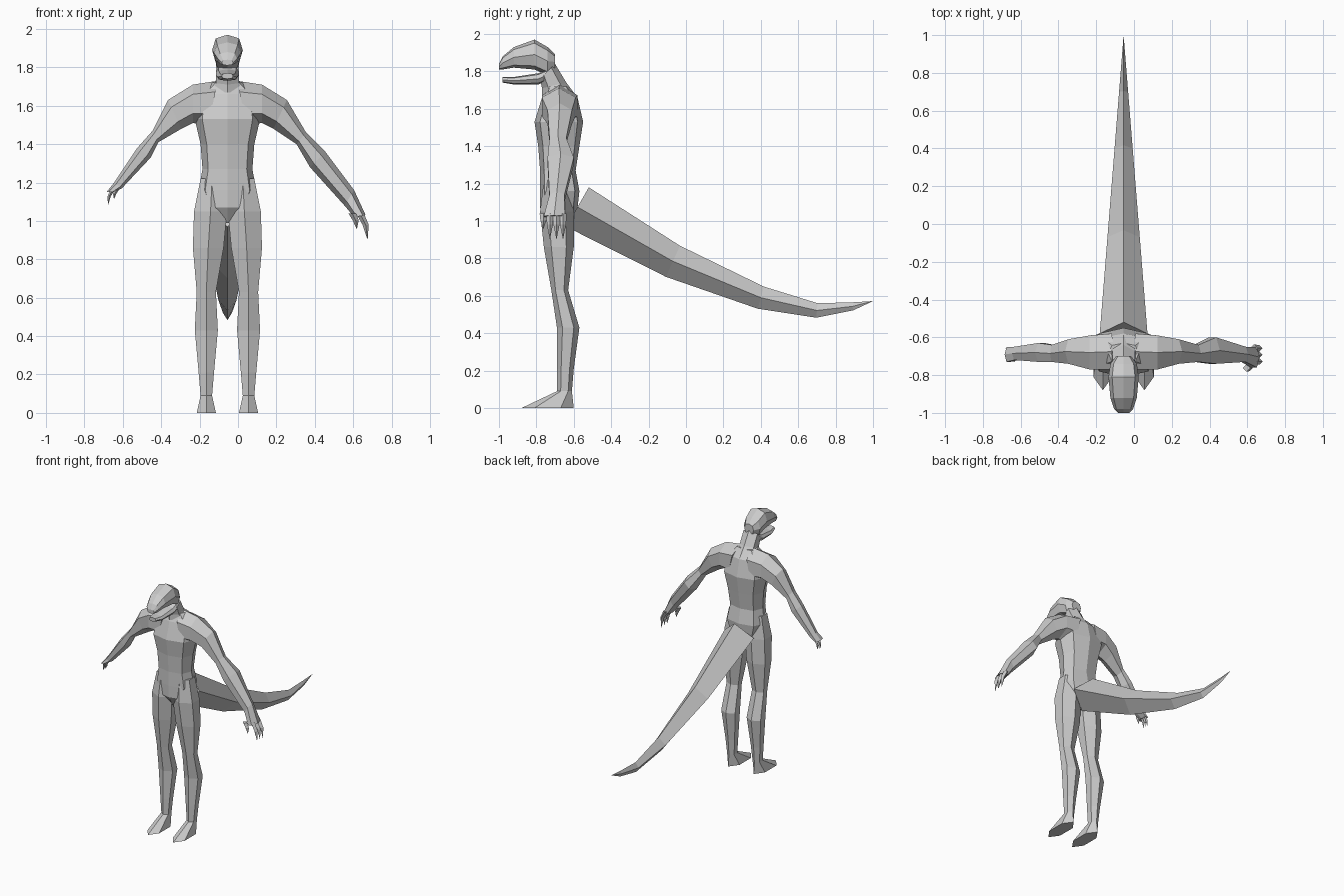
import bpy, bmesh
from math import sin, cos, pi, copysign
from mathutils import Vector

cube = bpy.data.objects.get("Cube")
if cube:
    bpy.data.objects.remove(cube, do_unlink=True)

MIDLINE = -.055  # x of the body's plane of symmetry
SIDES = {"left": 1, "right": -1}

grey = (.6, .6, .6, 1)
skin = bpy.data.materials.new("plain_grey")
skin.use_nodes = True
skin.diffuse_color = grey
skin.node_tree.nodes["Principled BSDF"].inputs["Base Color"].default_value = grey


def ring(start, end, reach, sides=6, power=1):
    """Closed section with opposite points start and end, and a sideways reach vector."""
    start, end, reach = Vector(start), Vector(end), Vector(reach)
    middle, radius = (start + end) / 2, (start - end) / 2
    widest = max(sin(2 * pi * i / sides) for i in range(sides))
    points = []
    for i in range(sides):
        angle = 2 * pi * i / sides
        along, across = cos(angle), sin(angle) / widest
        along = copysign(abs(along) ** power, along)
        across = copysign(abs(across) ** power, across)
        points.append(middle + radius * along + reach * across)
    return points


def level_ring(height, width, front, back, offset=0, **shape):
    """Horizontal section of the trunk or a leg."""
    return ring((offset, front, height), (offset, back, height), (width, 0, 0), **shape)


def upright_ring(depth, top, bottom, width, **shape):
    """Vertical section facing forward, for the head."""
    return ring((0, depth, top), (0, depth, bottom), (width, 0, 0), **shape)


def loft(name, rings, side=1):
    """Skin a list of sections, with flat caps; side -1 mirrors the part."""
    bm = bmesh.new()
    loops = []
    for section in rings:
        loops.append([bm.verts.new((MIDLINE + side * p.x, p.y, p.z)) for p in section])
    for lower, upper in zip(loops, loops[1:]):
        for i in range(len(lower)):
            bm.faces.new((lower[i - 1], lower[i], upper[i], upper[i - 1]))
    bm.faces.new(loops[0])
    bm.faces.new(loops[-1])
    bmesh.ops.remove_doubles(bm, verts=bm.verts, dist=.0005)
    bmesh.ops.recalc_face_normals(bm, faces=bm.faces)
    mesh = bpy.data.meshes.new(name)
    bm.to_mesh(mesh)
    bm.free()
    mesh.materials.append(skin)
    bpy.context.collection.objects.link(bpy.data.objects.new(name, mesh))


# Torso from crotch to collar: height, half width, front, back
torso = [(.99, .02, -.73, -.62), (1.07, .12, -.78, -.58), (1.16, .15, -.78, -.57),
         (1.27, .13, -.78, -.59), (1.4, .14, -.79, -.57), (1.53, .17, -.81, -.55),
         (1.66, .15, -.77, -.58), (1.72, .08, -.74, -.63)]
loft("torso", [level_ring(*row, sides=8, power=.75) for row in torso])

# Neck leaning forward into the skull
loft("neck", [ring((0, -.77, 1.67), (0, -.58, 1.66), (.09, 0, 0)),
              ring((0, -.77, 1.71), (0, -.64, 1.74), (.06, 0, 0)),
              ring((0, -.78, 1.76), (0, -.7, 1.84), (.06, 0, 0))])

# Skull and lower jaw: depth, top, bottom, half width
head = {
    "skull": [(-.7, 1.89, 1.81, .04), (-.74, 1.93, 1.78, .07), (-.81, 1.97, 1.81, .08),
              (-.92, 1.93, 1.82, .07), (-.98, 1.88, 1.81, .05), (-1, 1.84, 1.81, .03)],
    "lower_jaw": [(-.72, 1.82, 1.76, .06), (-.79, 1.79, 1.73, .06),
                  (-.92, 1.77, 1.73, .05), (-.98, 1.77, 1.74, .03)],
}
for name, rows in head.items():
    loft(name, [upright_ring(*row, sides=8, power=.8) for row in rows])

# Tail: a tapering diamond section that sweeps down and lifts again at the tip
tail = []
for depth in (-.58, -.07, .4, .7, .89, 1):
    sag = depth - .73
    height = .52 + .37 * abs(sag) ** 1.5
    half_height = .08 * (1 - depth) ** .6
    lean = copysign(.5 * abs(sag) ** .5, -sag) * half_height
    tail.append(ring((0, depth + lean, height + half_height),
                     (0, depth - lean, height - half_height),
                     (.08 * (1 - depth), 0, 0), sides=4))
loft("tail", tail)

# Legs running down into pointed feet: height, half width, front, back, offset
leg = [(1.22, .06, -.76, -.62, .08), (1.05, .086, -.78, -.6, .088), (.86, .08, -.76, -.6, .1),
       (.63, .05, -.72, -.63, .11), (.43, .06, -.69, -.57, .11), (.21, .04, -.69, -.6, .11),
       (.09, .03, -.69, -.61, .11), (0, .05, -.88, -.6, .11)]
for label, side in SIDES.items():
    loft(label + "_leg", [level_ring(*row) for row in leg], side)

# Arms: upper x and z, lower x and z, front, back; the right forearm is bent higher
shoulder = [(.05, 1.73, .1, 1.5, -.77, -.58), (.18, 1.71, .18, 1.51, -.77, -.59),
            (.31, 1.63, .24, 1.48, -.74, -.61)]
forearms = {
    "left": [(.41, 1.46, .36, 1.4, -.73, -.64), (.51, 1.36, .43, 1.28, -.74, -.6),
             (.66, 1.16, .61, 1.08, -.73, -.65), (.72, 1.03, .66, 1.02, -.76, -.65)],
    "right": [(.39, 1.47, .36, 1.41, -.73, -.64), (.47, 1.38, .4, 1.33, -.73, -.63),
              (.59, 1.2, .55, 1.17, -.72, -.65), (.63, 1.15, .59, 1.15, -.73, -.65)],
}
for label, forearm in forearms.items():
    rings = []
    for upper_x, upper_z, lower_x, lower_z, front, back in shoulder + forearm:
        depth, reach = (front + back) / 2, (back - front) / 2
        rings.append(ring((upper_x, depth, upper_z), (lower_x, depth, lower_z), (0, reach, 0)))
    loft(label + "_arm", rings, SIDES[label])

# Clawed fingers fanned across each hand, the thumb set inward and shorter
hands = {"left": (Vector((.69, -.71, 1.04)), 1), "right": (Vector((.6, -.69, 1.16)), .55)}
for label, (palm, size) in hands.items():
    for number, name in enumerate(("thumb", "first_finger", "middle_finger", "last_finger")):
        thumb = name == "thumb"
        root = palm + Vector((-.04 * thumb, .035 * (number - 1.5), 0)) * size
        length = size * (.6 if thumb else 1)
        knuckle = root + Vector((.03, 0, -.06)) * length
        tip = root + Vector((.04, 0, -.14)) * length
        rings = []
        for point, thickness in ((root, .02), (knuckle, .016), (tip, 0)):
            along = Vector((thickness * size, 0, 0))
            rings.append(ring(point + along, point - along, (0, thickness * size, 0), sides=4))
        loft(f"{label}_{name}", rings, SIDES[label])
